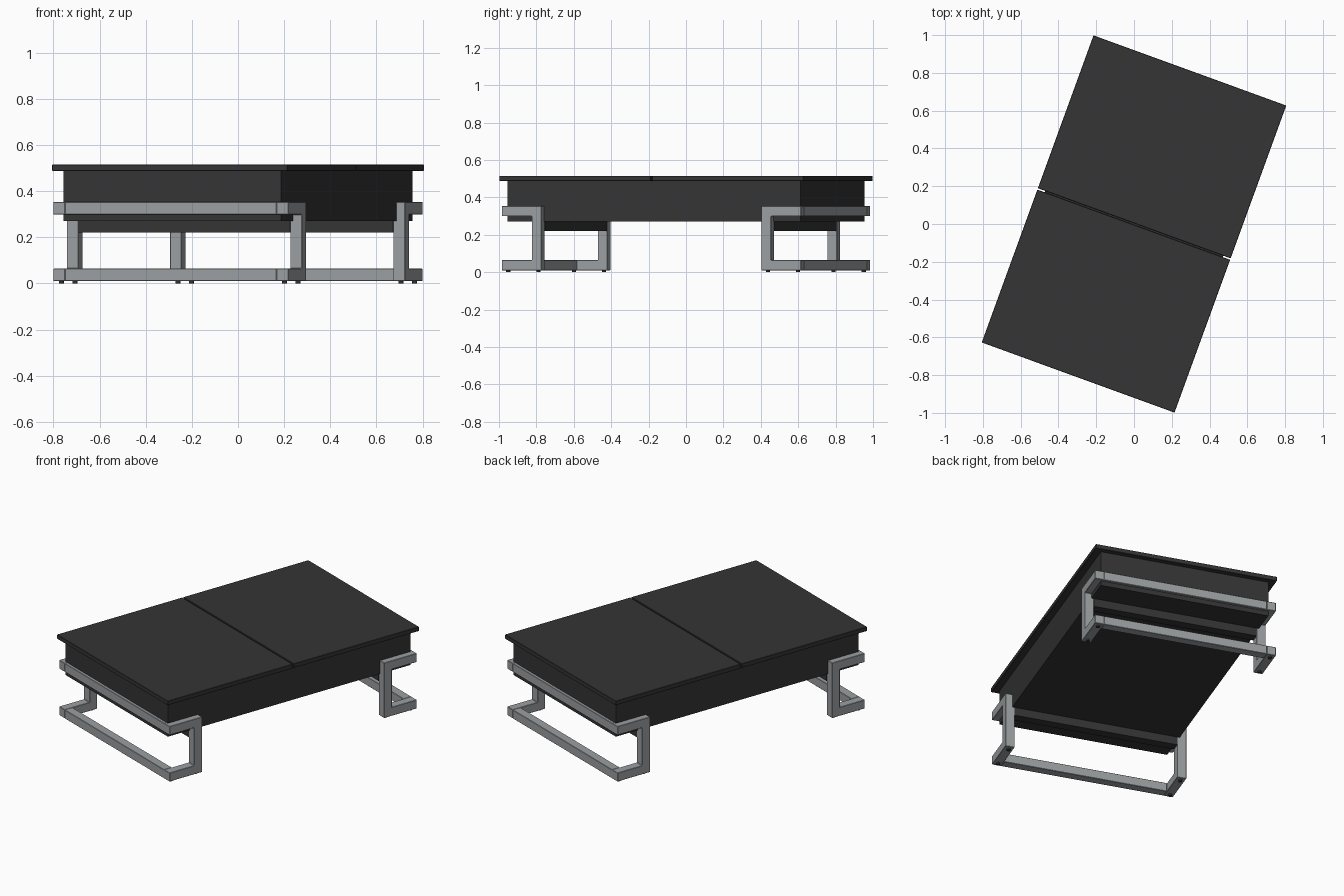
import bpy, bmesh, math

if "Cube" in bpy.data.objects:
    bpy.data.objects.remove(bpy.data.objects["Cube"], do_unlink=True)

TURN = math.radians(-20)          # the whole table stands turned about z


def material(name, rgb):
    m = bpy.data.materials.new(name)
    m.use_nodes = True
    m.diffuse_color = (*rgb, 1)
    bsdf = m.node_tree.nodes["Principled BSDF"]
    bsdf.inputs["Base Color"].default_value = (*rgb, 1)
    bsdf.inputs["Roughness"].default_value = 0.6
    return m


BLACK = material("black_wood", (0.035, 0.035, 0.035))
STEEL = material("brushed_steel", (0.33, 0.35, 0.36))


def finish(name, bm, mat, mirror=(False, False), bevel=0.0):
    bmesh.ops.recalc_face_normals(bm, faces=bm.faces)
    mesh = bpy.data.meshes.new(name)
    bm.to_mesh(mesh)
    bm.free()
    mesh.materials.append(mat)
    ob = bpy.data.objects.new(name, mesh)
    bpy.context.collection.objects.link(ob)
    ob.rotation_euler.z = TURN
    if any(mirror):
        mod = ob.modifiers.new("Mirror", "MIRROR")
        mod.use_axis = (*mirror, False)
        mod.use_mirror_merge = False
    if bevel:
        mod = ob.modifiers.new("Bevel", "BEVEL")
        mod.width = bevel
        mod.segments = 1
    return ob


def prism(bm, profile, x0, x1):
    """Extrude a (y, z) outline along x."""
    face = bm.faces.new([bm.verts.new((x0, y, z)) for y, z in profile])
    new = bmesh.ops.extrude_face_region(bm, geom=[face])["geom"]
    verts = [v for v in new if isinstance(v, bmesh.types.BMVert)]
    bmesh.ops.translate(bm, verts=verts, vec=(x1 - x0, 0, 0))


def box(name, x, y, z, mat, mirror=(False, False), bevel=0.0):
    bm = bmesh.new()
    prism(bm, [(y[0], z[0]), (y[1], z[0]), (y[1], z[1]), (y[0], z[1])], *x)
    return finish(name, bm, mat, mirror, bevel)


# Table top in two panels with a narrow seam, over a box body
box("top_panels", (-0.543, 0.543), (0.004, 0.865), (0.488, 0.515),
    BLACK, (False, True), 0.002)
box("body", (-0.502, 0.502), (-0.834, 0.834), (0.27, 0.488), BLACK)

# Steel frames: open C-shaped sides joined by crossbars at the outer end
HALF, OUT, T = 0.542, 0.851, 0.054
INN = OUT - 0.225
LOW, HIGH = 0.01, 0.353
side = [(OUT, LOW), (INN, LOW), (INN, HIGH), (OUT, HIGH), (OUT, HIGH - T),
        (INN + T, HIGH - T), (INN + T, LOW + T), (OUT, LOW + T)]
bm = bmesh.new()
prism(bm, side, HALF - T, HALF)
finish("frame_sides", bm, STEEL, (True, True), 0.002)
for name, z in (("lower_crossbars", LOW), ("upper_crossbars", HIGH - T)):
    box(name, (T - HALF, HALF - T), (OUT - T, OUT), (z, z + T),
        STEEL, (False, True), 0.002)

# Dark rails under the body, running between the posts
box("under_rails", (T - HALF, HALF - T), (INN, INN + T), (0.22, 0.27),
    BLACK, (False, True))

# Small foot pads under each frame corner and post
for name, y in (("outer_foot_pads", OUT - T / 2), ("inner_foot_pads", INN + T / 2)):
    bm = bmesh.new()
    bmesh.ops.create_cone(bm, cap_ends=True, segments=12, radius1=0.011,
                          radius2=0.011, depth=LOW)
    bmesh.ops.translate(bm, verts=bm.verts, vec=(HALF - T / 2, y, LOW / 2))
    finish(name, bm, BLACK, (True, True))
